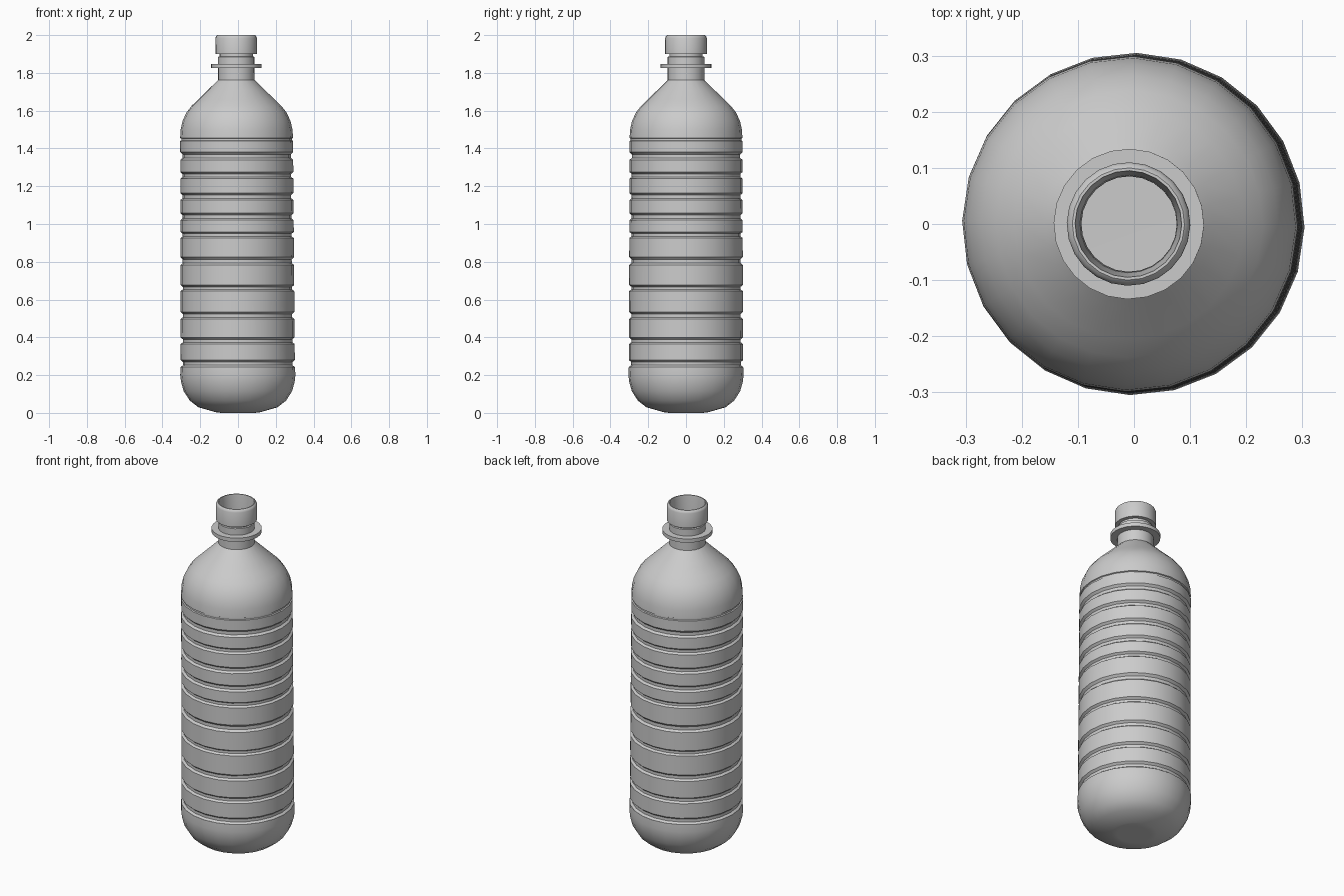
import bpy, bmesh, math

cube = bpy.data.objects.get("Cube")
if cube:
    bpy.data.objects.remove(cube, do_unlink=True)

SIDES = 24
LEAN = -0.005          # the bottle tilts very slightly towards -x

grey = bpy.data.materials.new("light grey plastic")
grey.use_nodes = True
GREY = (0.6, 0.6, 0.6, 1)
grey.diffuse_color = GREY
grey.node_tree.nodes["Principled BSDF"].inputs["Base Color"].default_value = GREY


def lathe(name, profile, closed=False):
    """Spin (radius, height) points around z; radius 0 makes a pole."""
    bm = bmesh.new()
    rings = []
    for r, z in profile:
        if r == 0:
            rings.append([bm.verts.new((LEAN * z, 0, z))] * SIDES)
            continue
        ring = []
        for i in range(SIDES):
            a = math.tau * i / SIDES - 0.02
            ring.append(bm.verts.new((r * math.cos(a) + LEAN * z, r * math.sin(a), z)))
        rings.append(ring)
    pairs = list(zip(rings, rings[1:]))
    if closed:
        pairs.append((rings[-1], rings[0]))
    for low, high in pairs:
        for i in range(SIDES):
            j = (i + 1) % SIDES
            corners = [low[i], low[j], high[j], high[i]]
            bm.faces.new(list(dict.fromkeys(corners)))
    mesh = bpy.data.meshes.new(name)
    bm.to_mesh(mesh)
    bm.free()
    mesh.materials.append(grey)
    ob = bpy.data.objects.new(name, mesh)
    bpy.context.collection.objects.link(ob)
    bpy.ops.object.select_all(action='DESELECT')
    ob.select_set(True)
    bpy.context.view_layer.objects.active = ob
    bpy.ops.object.shade_smooth_by_angle(angle=math.radians(32))
    return ob


# Rounded base
profile = [(0, 0.012), (0.09, 0.0), (0.12, 0.004), (0.21, 0.03), (0.255, 0.065),
           (0.287, 0.115), (0.301, 0.165), (0.305, 0.20), (0.303, 0.243)]

# Ribbed wall: one shallow rounded groove at each height (bottom, top)
grooves = [(0.243, 0.28), (0.365, 0.40), (0.497, 0.534), (0.645, 0.677),
           (0.783, 0.825), (0.926, 0.958), (1.02, 1.058), (1.127, 1.164),
           (1.24, 1.275), (1.34, 1.38)]
for low, high in grooves:
    h = high - low
    r = 0.303 - 0.003 * low
    profile += [(r, low), (r - 0.012, low + 0.25 * h),
                (r - 0.012, low + 0.7 * h), (r, high)]
profile = list(dict.fromkeys(profile))

# Shoulder ledge and dome running up to the neck
profile += [(0.299, 1.44), (0.293, 1.443), (0.293, 1.452), (0.299, 1.455),
            (0.296, 1.50), (0.286, 1.545), (0.265, 1.59), (0.238, 1.625),
            (0.205, 1.657), (0.15, 1.71), (0.097, 1.762)]
lathe("bottle_body", profile)

# Neck with its narrow step below the cap
lathe("neck", [(0.097, 1.762), (0.097, 1.885), (0.088, 1.887), (0.088, 1.905)])

# Carrying collar
lathe("neck_collar", [(0.095, 1.825), (0.134, 1.825), (0.134, 1.847), (0.095, 1.847)],
      closed=True)

# Open cap ring with a bevelled rim and a hollow bore
lathe("cap_ring", [(0.086, 1.762), (0.086, 1.90), (0.110, 1.90), (0.110, 1.985),
                   (0.106, 1.995), (0.100, 2.0), (0.095, 2.0), (0.094, 1.99)])
lathe("cap_bore", [(0.094, 1.99), (0.087, 1.90), (0.085, 1.762)][::-1])
